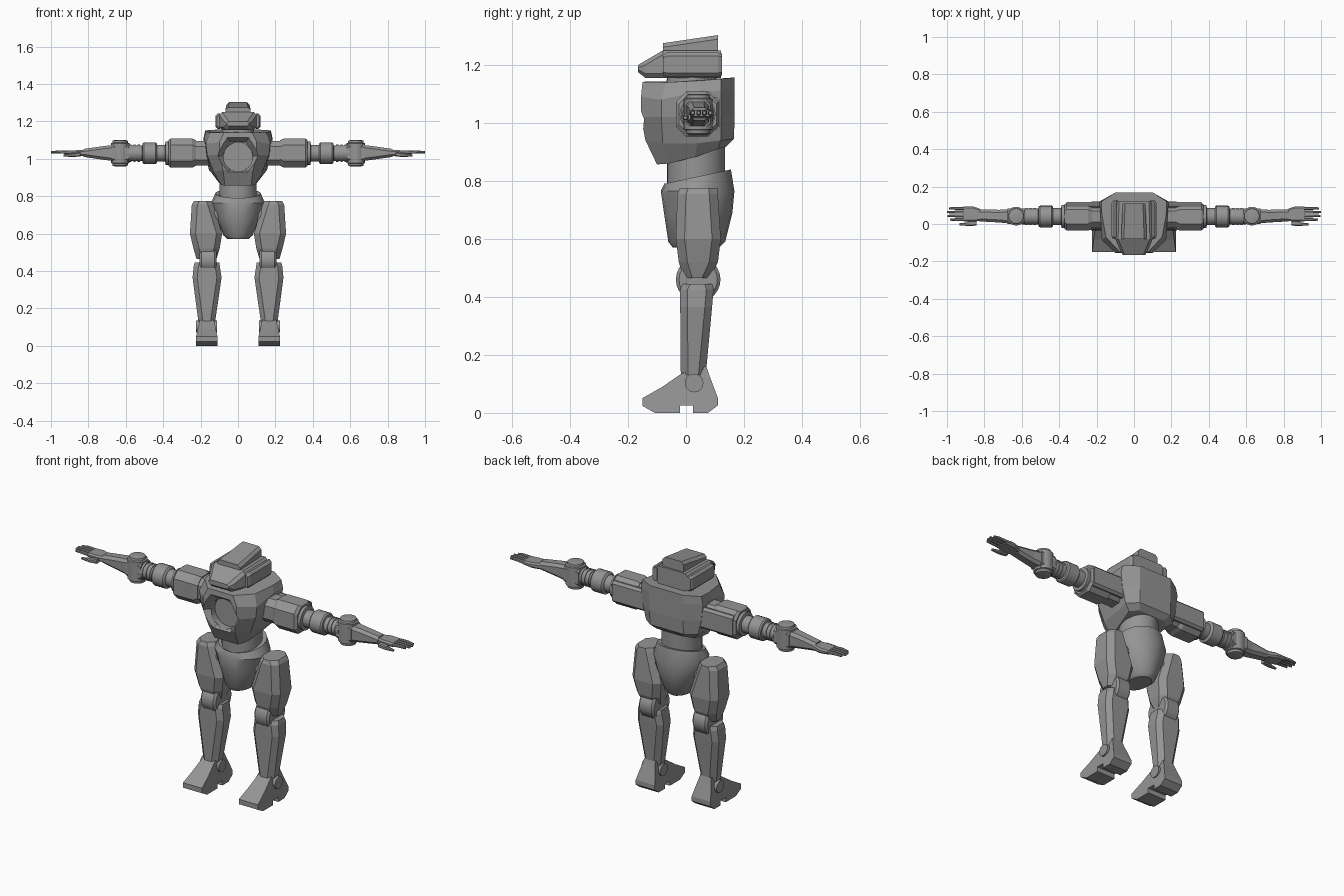
import bpy, bmesh, math

mat = bpy.data.materials.new("machine_grey")
mat.diffuse_color = (0.30, 0.30, 0.30, 1)
ORDER = {"x": (0, 1, 2), "y": (1, 0, 2), "z": (2, 0, 1)}


def place(axis, t, a, b):
    p = [0, 0, 0]
    for i, v in zip(ORDER[axis], (t, a, b)):
        p[i] = v
    return p


def loft(name, rings, mirror=False, smooth=False):
    """Skin equal-length rings and cap both ends."""
    bm = bmesh.new()
    vs = [[bm.verts.new(p) for p in r] for r in rings]
    n = len(vs[0])
    for r, s in zip(vs, vs[1:]):
        for i in range(n):
            j = (i + 1) % n
            bm.faces.new((r[i], r[j], s[j], s[i]))
    bm.faces.new(vs[0])
    bm.faces.new(vs[-1])
    bmesh.ops.recalc_face_normals(bm, faces=bm.faces)
    me = bpy.data.meshes.new(name)
    bm.to_mesh(me)
    bm.free()
    ob = bpy.data.objects.new(name, me)
    bpy.context.collection.objects.link(ob)
    me.materials.append(mat)
    if smooth:
        bpy.ops.object.select_all(action="DESELECT")
        ob.select_set(True)
        bpy.context.view_layer.objects.active = ob
        bpy.ops.object.shade_smooth_by_angle(angle=math.radians(35))
    if mirror:
        ob.modifiers.new("Mirror", "MIRROR")
    return ob


def stack(name, axis, levels, c=0.02, mirror=True):
    """Chamfered box sections (t, a0, a1, b0, b1) along an axis."""
    rings = []
    for t, a0, a1, b0, b1 in levels:
        k = min(c, (a1 - a0) * .4, (b1 - b0) * .4)
        pts = [(a0 + k, b0), (a1 - k, b0), (a1, b0 + k), (a1, b1 - k),
               (a1 - k, b1), (a0 + k, b1), (a0, b1 - k), (a0, b0 + k)]
        rings.append([place(axis, t, a, b) for a, b in pts])
    return loft(name, rings, mirror)


def lathe(name, axis, a, b, profile, mirror=True, n=24):
    """Turned part from (t, radius) pairs."""
    ang = [2 * math.pi * i / n for i in range(n)]
    rings = [[place(axis, t, a + r * math.cos(u), b + r * math.sin(u)) for u in ang]
             for t, r in profile]
    return loft(name, rings, mirror, True)


def cut(target, cutter):
    cutter.hide_render = True
    cutter.hide_viewport = True
    m = target.modifiers.new("Cut", "BOOLEAN")
    m.operation, m.object, m.solver = "DIFFERENCE", cutter, "EXACT"


# Head: wedge face, side pods, raised crown, neck
stack("head", "y", [(-.165, -.06, .06, 1.175, 1.2), (-.14, -.075, .075, 1.155, 1.215),
                    (-.08, -.1, .1, 1.155, 1.25), (.12, -.095, .095, 1.155, 1.25)], .015, False)
stack("head_pod", "y", [(-.08, .085, .113, 1.165, 1.235), (-.065, .085, .12, 1.16, 1.243),
                        (.11, .085, .12, 1.16, 1.243), (.125, .085, .113, 1.165, 1.24)], .012)
stack("crown", "y", [(-.08, -.068, .068, 1.235, 1.275), (.11, -.062, .062, 1.235, 1.303)], .014, False)
lathe("neck", "z", 0, .02, [(1.11, .09), (1.165, .085)], False)

# Chest: half outlines from front to back, mirrored into rings
halves = [
    [(.07, -.10, .857), (.09, -.06, .86), (.11, .03, .882), (.125, .11, .91), (.08, .138, .918)],
    [(.08, -.14, .94), (.13, -.08, .93), (.145, .04, .93), (.155, .12, .94), (.10, .165, .945)],
    [(.10, -.155, 1.02), (.165, -.085, 1.02), (.172, .05, 1.02), (.175, .12, 1.02), (.10, .168, 1.02)],
    [(.10, -.155, 1.09), (.172, -.085, 1.08), (.18, .05, 1.11), (.185, .12, 1.11), (.10, .168, 1.11)],
    [(.075, -.15, 1.142), (.15, -.07, 1.14), (.172, .05, 1.146), (.175, .12, 1.152), (.10, .168, 1.157)]]
chest = loft("chest", [h + [(-x, y, z) for x, y, z in reversed(h)] for h in halves])
cut(chest, lathe("chest_rim_cutter", "y", 0, 1.015, [(-.2, .15), (-.115, .085)], False, 6))
cut(chest, lathe("chest_bowl_cutter", "y", 0, 1.01, [(-.2, .078), (-.085, .078)], False, 32))

# Waist and pelvis bowl with its rim dipping at the front
lathe("waist", "z", 0, .035, [(.74, .1), (.92, .1)], False, 32)
rings = []
for rx, ry, cy, z, tilt in [(.055, .08, .035, .57, 0), (.078, .098, .037, .59, 0), (.12, .118, .042, .69, 0),
                            (.143, .127, .04, .765, .0), (.122, .115, .04, .815, .035), (.10, .10, .035, .81, .035)]:
    ring = []
    for i in range(20):
        u = 2 * math.pi * i / 20
        ring.append((rx * math.cos(u), cy + ry * math.sin(u), z + tilt * math.sin(u) * .7))
    rings.append(ring)
loft("pelvis", rings, smooth=True)
lathe("hip_joint", "x", .04, .70, [(.06, .05), (.19, .05)])

# Legs
stack("thigh", "z", [(.775, .14, .235, -.022, .108), (.755, .132, .247, -.03, .11), (.60, .085, .257, -.035, .12),
                     (.52, .098, .238, -.025, .11), (.465, .115, .222, -.008, .085)], .03)
lathe("knee", "x", .042, .46, [(.115, .066), (.125, .077), (.195, .077), (.205, .066)])
stack("shin", "z", [(.445, .10, .232, -.01, .09), (.425, .097, .237, -.02, .095), (.365, .088, .243, -.02, .09),
                    (.13, .122, .212, -.018, .068)], .025)
lathe("ankle", "x", .028, .103, [(.112, .032), (.225, .032)])

# Foot: side profile (y, z) widened at the sole
prof = [(-.15, .055), (-.15, .028), (-.107, .004), (-.02, .004), (-.02, .03), (.024, .03), (.024, .004),
        (.076, .004), (.11, .03), (.11, .055), (.08, .135), (.07, .165), (-.015, .14), (-.083, .093)]


def foot_side(s):
    out = []
    for y, z in prof:
        w = .057 if z < .06 else .057 - .018 * (z - .055) / .08
        out.append((.167 + s * w, y, max(0, z - .004)))
    return out


loft("foot", [foot_side(-1), foot_side(1)], True)

# Arms
AY, AZ = .04, 1.03
stack("shoulder_inner", "x", [(.13, -.02, .10, .965, 1.095), (.25, -.02, .10, .965, 1.095)], .03)
stack("shoulder_guard", "x", [(.225, -.025, .105, .962, 1.1), (.245, -.035, .112, .953, 1.108),
                              (.36, -.035, .112, .953, 1.108), (.372, -.025, .105, .962, 1.1)], .035)
stack("shoulder_back_plate", "x", [(.15, .085, .118, .975, 1.09), (.36, .085, .118, .975, 1.09)], .012)
lathe("upper_arm", "x", AY, AZ, [(.36, .062), (.387, .062), (.39, .045), (.432, .045), (.434, .052), (.44, .058),
                                 (.503, .058), (.51, .052), (.512, .042), (.60, .042)])
for i in range(3):
    x = .525 + i * .022
    lathe("arm_ring_%d" % (i + 1), "x", AY, AZ, [(x, .046), (x + .012, .046)])

# Elbow: upright drum with stepped caps
lathe("elbow", "z", .63, .042, [(.96, .03), (.963, .04), (.975, .042), (.978, .05), (1.083, .05), (1.086, .042),
                                (1.097, .04), (1.1, .03)])
stack("elbow_block", "x", [(.583, .0, .084, .985, 1.078), (.675, .0, .084, .985, 1.078)], .015)
stack("forearm", "x", [(.66, .002, .08, .988, 1.075), (.72, .008, .076, .995, 1.068),
                       (.825, .014, .078, 1.01, 1.053)], .014)

# Hand
stack("palm", "x", [(.815, .018, .078, 1.014, 1.046), (.86, .012, .094, 1.017, 1.046),
                    (.912, .014, .094, 1.022, 1.044)], .008)
for i, tip in enumerate((.985, .998, 1.0, .99)):
    y = .016 + i * .02
    stack("finger_%d" % (i + 1), "x", [(.905, y, y + .016, 1.025, 1.043), (.955, y, y + .015, 1.029, 1.045),
                                       (tip, y + .002, y + .013, 1.029, 1.041)], .004)
stack("thumb_base", "x", [(.842, -.008, .02, 1.012, 1.034), (.89, -.012, .016, 1.01, 1.03)], .005)
stack("thumb", "x", [(.885, -.01, .009, 1.01, 1.029), (.932, -.008, .004, 1.012, 1.024)], .004)
